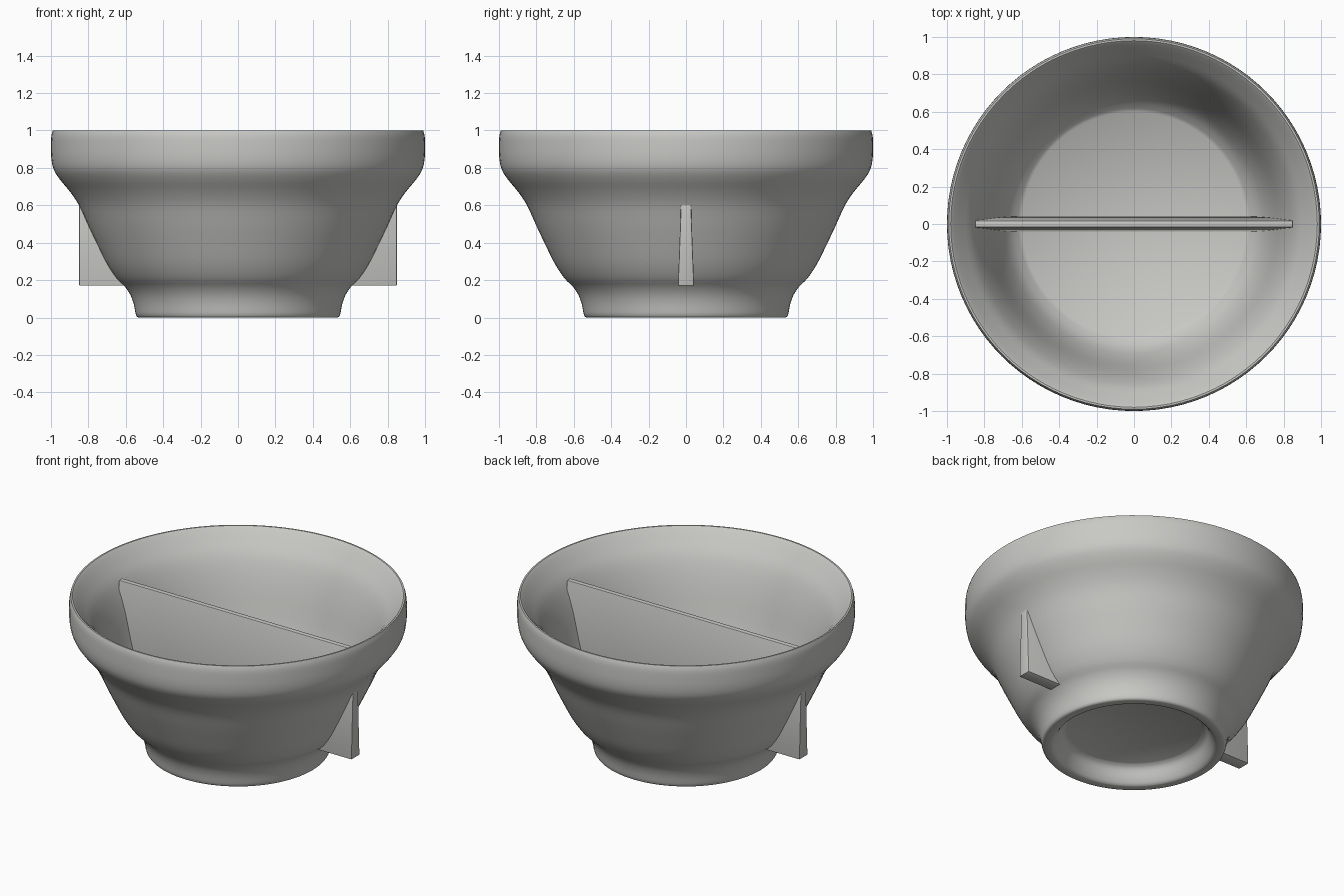
import bpy
import bmesh
import math
from mathutils import Vector

cube = bpy.data.objects.get("Cube")
if cube:
    bpy.data.objects.remove(cube, do_unlink=True)

# Single warm grey material
COLOUR = (0.58, 0.58, 0.56, 1.0)
grey = bpy.data.materials.new("warm grey")
grey.use_nodes = True
grey.diffuse_color = COLOUR
shader = grey.node_tree.nodes["Principled BSDF"]
shader.inputs["Base Color"].default_value = COLOUR
shader.inputs["Roughness"].default_value = 0.6


def add_object(name, bm, angle):
    bmesh.ops.recalc_face_normals(bm, faces=bm.faces[:])
    mesh = bpy.data.meshes.new(name)
    bm.to_mesh(mesh)
    bm.free()
    mesh.materials.append(grey)
    obj = bpy.data.objects.new(name, mesh)
    bpy.context.collection.objects.link(obj)
    bpy.ops.object.select_all(action="DESELECT")
    obj.select_set(True)
    bpy.context.view_layer.objects.active = obj
    bpy.ops.object.shade_smooth_by_angle(angle=math.radians(angle))
    return obj


def smooth_path(points, steps=3):
    """Catmull-Rom curve through (radius, height) points."""
    pts = [Vector(p) for p in points]
    pts = [pts[0]] + pts + [pts[-1]]
    path = []
    for a, b, c, d in zip(pts, pts[1:], pts[2:], pts[3:]):
        for i in range(steps):
            t = i / steps
            path.append(0.5 * (2 * b + (c - a) * t + (2 * a - 5 * b + 4 * c - d) * t * t
                               + (3 * b - a - 3 * c + d) * t ** 3))
    return path + [pts[-1]]


def lathe(name, path, segments=96):
    """Revolve the path around z and close both ends with flat discs."""
    bm = bmesh.new()
    rings = []
    for r, z in path:
        turns = [math.tau * i / segments for i in range(segments)]
        rings.append([bm.verts.new((r * math.cos(a), r * math.sin(a), z)) for a in turns])
    for low, high in zip(rings, rings[1:]):
        for i in range(segments):
            j = (i + 1) % segments
            bm.faces.new((low[i], low[j], high[j], high[i]))
    bm.faces.new(rings[0])
    bm.faces.new(rings[-1])
    return add_object(name, bm, 40)


# Bowl: hollow foot, flared outer wall, straight collar, sloping inside and flat floor
foot = [(0.40, 0.11), (0.43, 0.09), (0.455, 0.04), (0.475, 0.01), (0.49, 0)]
outer = [(0.53, 0), (0.545, 0.012), (0.557, 0.07), (0.575, 0.12), (0.605, 0.165),
         (0.65, 0.21), (0.70, 0.285), (0.75, 0.385), (0.80, 0.49), (0.85, 0.60),
         (0.90, 0.675), (0.95, 0.735), (0.985, 0.79), (0.998, 0.85), (1, 0.92),
         (0.998, 0.97), (0.99, 1)]
inner = [(0.98, 1), (0.965, 0.985), (0.92, 0.93), (0.86, 0.845), (0.80, 0.69),
         (0.735, 0.45), (0.67, 0.30), (0.60, 0.23)]
lathe("bowl", smooth_path(foot) + smooth_path(outer) + smooth_path(inner))

# Divider: upright plate tapering to a thin top, its ends passing through the wall as fins
LENGTH, BOTTOM, TOP = 0.85, 0.17, 0.88
bm = bmesh.new()
bmesh.ops.create_cube(bm, size=2)
for v in bm.verts:
    upper = v.co.z > 0
    v.co = (v.co.x * LENGTH, v.co.y * (0.017 if upper else 0.043), TOP if upper else BOTTOM)
bmesh.ops.bevel(bm, geom=bm.edges[:], offset=0.006, segments=2, profile=0.5, affect="EDGES")
add_object("divider", bm, 30)
